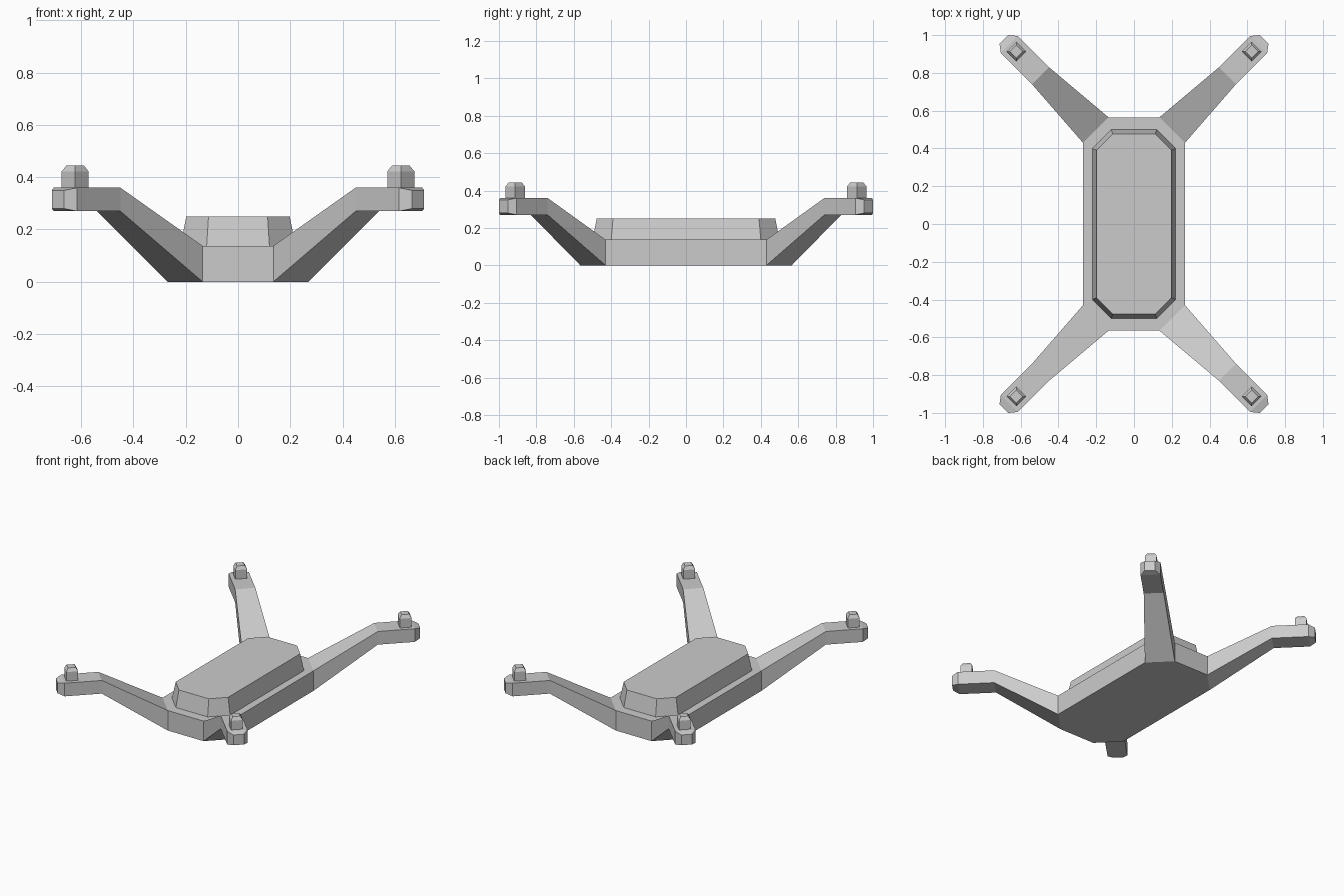
import bpy, bmesh
from mathutils import Vector

if "Cube" in bpy.data.objects:
    bpy.data.objects.remove(bpy.data.objects["Cube"])


def loft(bm, rings, cap_start=True, cap_end=True):
    """Skin a list of equal-length closed rings."""
    vs = [[bm.verts.new(p) for p in r] for r in rings]
    n = len(vs[0])
    walls = []
    for a, b in zip(vs, vs[1:]):
        for i in range(n):
            j = (i + 1) % n
            walls.append(bm.faces.new((a[i], a[j], b[j], b[i])))
    if cap_start:
        bm.faces.new(vs[0][::-1])
    if cap_end:
        bm.faces.new(vs[-1])
    return walls


def finish(name, bm):
    bmesh.ops.remove_doubles(bm, verts=bm.verts, dist=0.0005)
    bmesh.ops.recalc_face_normals(bm, faces=bm.faces)
    me = bpy.data.meshes.new(name)
    bm.to_mesh(me)
    bm.free()
    ob = bpy.data.objects.new(name, me)
    bpy.context.collection.objects.link(ob)
    return ob


def octagon(x, y, cx, cy, z):
    """Chamfered rectangle: half sizes x, y with corners starting at cx, cy."""
    return [(x, -cy, z), (x, cy, z), (cx, y, z), (-cx, y, z),
            (-x, cy, z), (-x, -cy, z), (-cx, -y, z), (cx, -y, z)]


def section(a, b, z0, z1, sx, sy):
    """Upright rectangle across an arm, between plan points a and b."""
    return [(a[0]*sx, a[1]*sy, z0), (b[0]*sx, b[1]*sy, z0),
            (b[0]*sx, b[1]*sy, z1), (a[0]*sx, a[1]*sy, z1)]


def diamond(cx, cy, r, z):
    return [(cx + r, cy, z), (cx, cy + r, z), (cx - r, cy, z), (cx, cy - r, z)]


corners = [(sx, sy) for sx in (1, -1) for sy in (1, -1)]

# Frame: octagonal hull whose diagonal walls grow into four raised arms
bm = bmesh.new()
walls = loft(bm, [octagon(0.27, 0.565, 0.135, 0.43, z) for z in (0, 0.137)])
bmesh.ops.delete(bm, geom=walls[1::2], context='FACES_ONLY')
for sx, sy in corners:
    loft(bm, [section((0.135, 0.565), (0.27, 0.43), 0, 0.137, sx, sy),
              section((0.45, 0.83), (0.54, 0.74), 0.27, 0.36, sx, sy),
              section((0.615, 0.995), (0.705, 0.905), 0.27, 0.36, sx, sy),
              section((0.665, 1.0), (0.712, 0.953), 0.28, 0.35, sx, sy)],
         cap_start=False)
finish("frame_with_arms", bm)

# Top cover: tapered octagonal canopy
bm = bmesh.new()
loft(bm, [octagon(0.22, 0.50, 0.12, 0.40, 0.137),
          octagon(0.198, 0.477, 0.113, 0.39, 0.25)])
finish("top_cover", bm)

# Motors: chamfered blocks turned in line with the arms
for i, (sx, sy) in enumerate(corners):
    bm = bmesh.new()
    x, y = 0.623 * sx, 0.913 * sy
    loft(bm, [diamond(x, y, 0.052, 0.36), diamond(x, y, 0.052, 0.422),
              diamond(x, y, 0.034, 0.444)])
    finish(f"motor_{i + 1}", bm)
